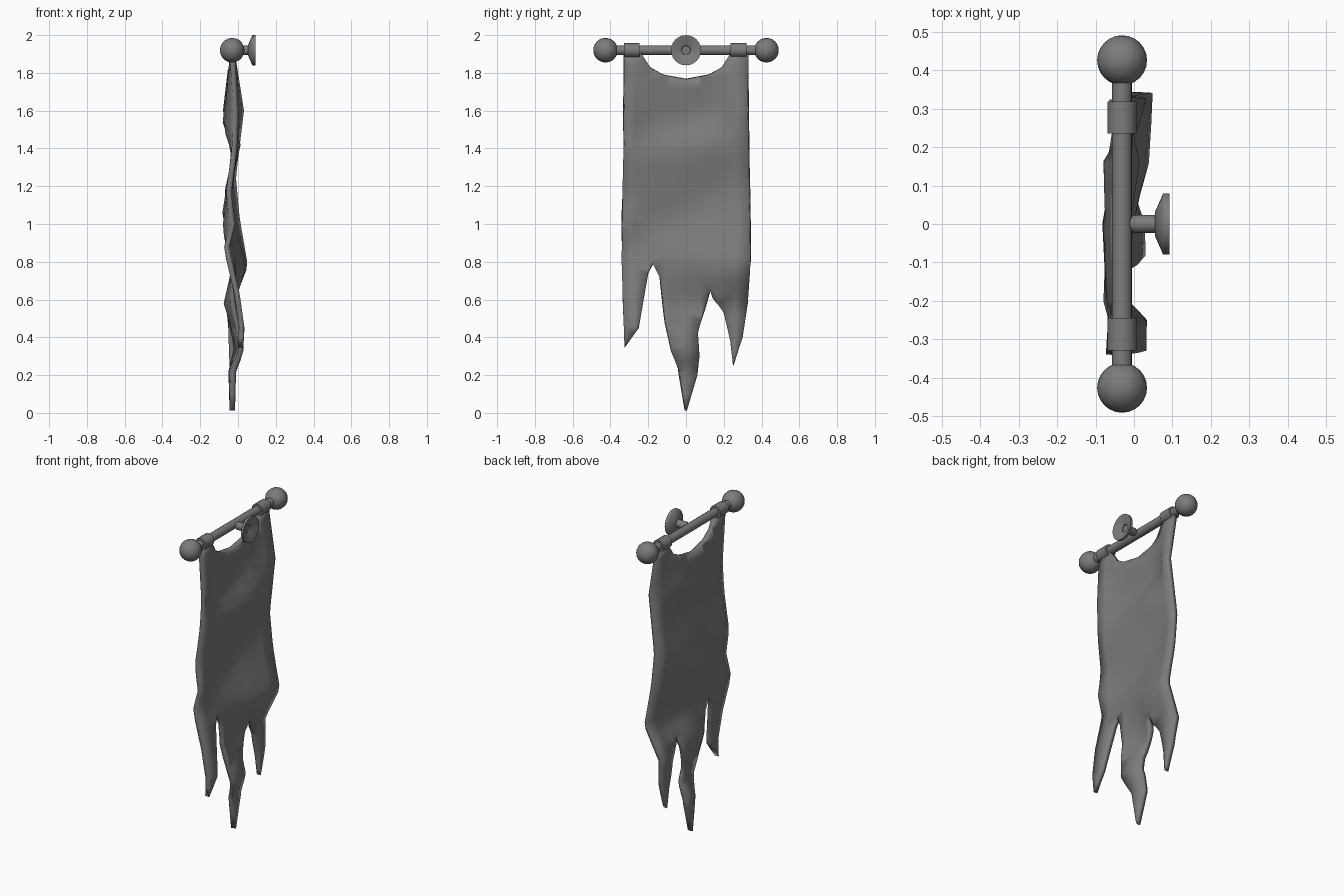
import bpy, bmesh, math
from mathutils import Vector

cube = bpy.data.objects.get("Cube")
if cube:
    bpy.data.objects.remove(cube, do_unlink=True)

ROD_X, ROD_Z = -0.031, 1.92

grey = bpy.data.materials.new("dull grey")
grey.use_nodes = True
grey.diffuse_color = (0.2, 0.2, 0.2, 1)
grey.node_tree.nodes["Principled BSDF"].inputs["Base Color"].default_value = (0.2, 0.2, 0.2, 1)


def finish(obj, name, angle=40):
    obj.name = name
    obj.data.materials.clear()
    obj.data.materials.append(grey)
    bpy.ops.object.select_all(action="DESELECT")
    obj.select_set(True)
    bpy.context.view_layer.objects.active = obj
    bpy.ops.object.shade_smooth_by_angle(angle=math.radians(angle))
    return obj


def lathe(name, profile, origin, axis, sides=20):
    """Spin (radius, distance) points around an axis; open ends stay open."""
    bm = bmesh.new()
    turn = Vector((0, 0, 1)).rotation_difference(Vector(axis))
    rings = []
    for r, d in profile:
        ring = []
        for i in range(sides):
            a = math.tau * i / sides
            p = turn @ Vector((r * math.cos(a), r * math.sin(a), d))
            ring.append(bm.verts.new(p + Vector(origin)))
        rings.append(ring)
    for a, b in zip(rings, rings[1:]):
        for i in range(sides):
            j = (i + 1) % sides
            bm.faces.new((a[i], a[j], b[j], b[i]))
    bmesh.ops.remove_doubles(bm, verts=bm.verts, dist=0.0001)
    bmesh.ops.recalc_face_normals(bm, faces=bm.faces)
    mesh = bpy.data.meshes.new(name)
    bm.to_mesh(mesh)
    bm.free()
    obj = bpy.data.objects.new(name, mesh)
    bpy.context.collection.objects.link(obj)
    return finish(obj, name)


# Rod with collars and ball ends
lathe("rod", [(0.026, -0.4), (0.026, 0.4)], (ROD_X, 0, ROD_Z), (0, 1, 0), 16)
for side, label in ((1, "back"), (-1, "front")):
    lathe(label + "_collar", [(0.026, -0.042), (0.038, -0.042), (0.038, 0.042), (0.026, 0.042)],
          (ROD_X, side * 0.282 - 0.005, ROD_Z), (0, 1, 0), 16)
    bpy.ops.mesh.primitive_uv_sphere_add(segments=20, ring_count=12, radius=0.065,
                                         location=(ROD_X, side * 0.426, ROD_Z),
                                         rotation=(math.pi / 2, 0, 0))
    finish(bpy.context.object, label + "_ball")

# Wall bracket: stem and dished flange
lathe("bracket_stem", [(0, -0.02), (0.01, -0.018), (0.024, 0), (0.024, 0.058)],
      (0, 0, ROD_Z), (1, 0, 0), 16)
lathe("wall_flange", [(0.024, 0.054), (0.03, 0.054), (0.078, 0.075), (0.08, 0.078), (0.08, 0.092),
                      (0.074, 0.092), (0.024, 0.07), (0.022, 0.062), (0, 0.062)],
      (0, 0, ROD_Z), (1, 0, 0), 24)

# Torn cloth outline as (y, z)
outline = [
    (-0.33, 1.9), (-0.235, 1.9), (-0.19, 1.83), (-0.12, 1.79), (0, 1.768), (0.12, 1.79),
    (0.19, 1.83), (0.235, 1.9), (0.33, 1.9), (0.33, 1.6), (0.34, 1.0), (0.342, 0.8),
    (0.325, 0.58), (0.3, 0.4), (0.25, 0.25), (0.235, 0.38), (0.2, 0.53), (0.145, 0.61),
    (0.13, 0.655), (0.1, 0.55), (0.06, 0.42), (0.068, 0.3), (0.06, 0.2), (0.004, 0.012),
    (-0.004, 0.012), (-0.04, 0.23), (-0.08, 0.33), (-0.11, 0.48), (-0.14, 0.72),
    (-0.175, 0.79), (-0.2, 0.74), (-0.25, 0.45), (-0.325, 0.345), (-0.335, 0.6),
    (-0.34, 0.8), (-0.338, 1.1), (-0.328, 1.5)]

# Fold lines down the cloth: y of each line, then its (z, x) points
folds = [
    (-0.33, [(1.9, -0.03), (1.57, -0.008), (1.39, -0.02), (1.16, -0.05), (1, -0.027),
             (0.87, -0.062), (0.63, -0.005), (0.45, 0.02), (0.3, 0.01)]),
    (-0.2, [(1.9, -0.03), (1.5, -0.06), (1.38, -0.02), (0.98, -0.068), (0.8, -0.035),
            (0.63, -0.01), (0.45, 0.02)]),
    (0, [(1.9, -0.03), (1.53, -0.068), (1.4, -0.015), (1.05, -0.07), (0.8, -0.01),
         (0.58, -0.062), (0.34, 0.014), (0.22, -0.034), (0, -0.03)]),
    (0.16, [(1.9, -0.03), (1.6, -0.066), (1.42, 0), (1.16, -0.06), (1, -0.03),
            (0.77, 0.028), (0.6, -0.025), (0.45, -0.04)]),
    (0.26, [(1.9, -0.03), (1.6, 0), (1.2, -0.042), (1, -0.02),
            (0.77, 0.035), (0.58, -0.04), (0.25, -0.03)]),
    (0.33, [(1.9, -0.03), (1.6, 0.018), (1.25, -0.025), (1.03, -0.005), (0.78, 0.038),
            (0.58, -0.052), (0.45, -0.038), (0.2, -0.025)])]


def interpolate(points, value):
    """Piecewise linear lookup in (key, result) pairs, held at both ends."""
    points = sorted(points)
    value = min(max(value, points[0][0]), points[-1][0])
    for (k0, r0), (k1, r1) in zip(points, points[1:]):
        if value <= k1:
            return r0 + (r1 - r0) * (value - k0) / (k1 - k0)


def cloth_x(y, z):
    return interpolate([(line_y, interpolate(line, z)) for line_y, line in folds], y)


# Cut the outline into a grid, then push it into folds
bm = bmesh.new()
bm.faces.new([bm.verts.new((0, y, z)) for y, z in outline])
cuts = [(Vector((0, 0, 0.1 + 0.06 * i)), Vector((0, 0, 1))) for i in range(30)]
cuts += [(Vector((0, y, 0)), Vector((0, 1, 0))) for y in (-0.27, -0.2, -0.1, 0, 0.08, 0.16, 0.26)]
for point, normal in cuts:
    bmesh.ops.bisect_plane(bm, geom=bm.verts[:] + bm.edges[:] + bm.faces[:],
                           plane_co=point, plane_no=normal, dist=0.0001)
bmesh.ops.triangulate(bm, faces=[f for f in bm.faces if len(f.verts) > 4])
for v in bm.verts:
    v.co.x = cloth_x(v.co.y, v.co.z)
bmesh.ops.recalc_face_normals(bm, faces=bm.faces)
mesh = bpy.data.meshes.new("torn_cloth")
bm.to_mesh(mesh)
bm.free()
cloth = bpy.data.objects.new("torn_cloth", mesh)
bpy.context.collection.objects.link(cloth)
finish(cloth, "torn_cloth", 60)
solid = cloth.modifiers.new("thickness", "SOLIDIFY")
solid.thickness = 0.028
solid.offset = 0
